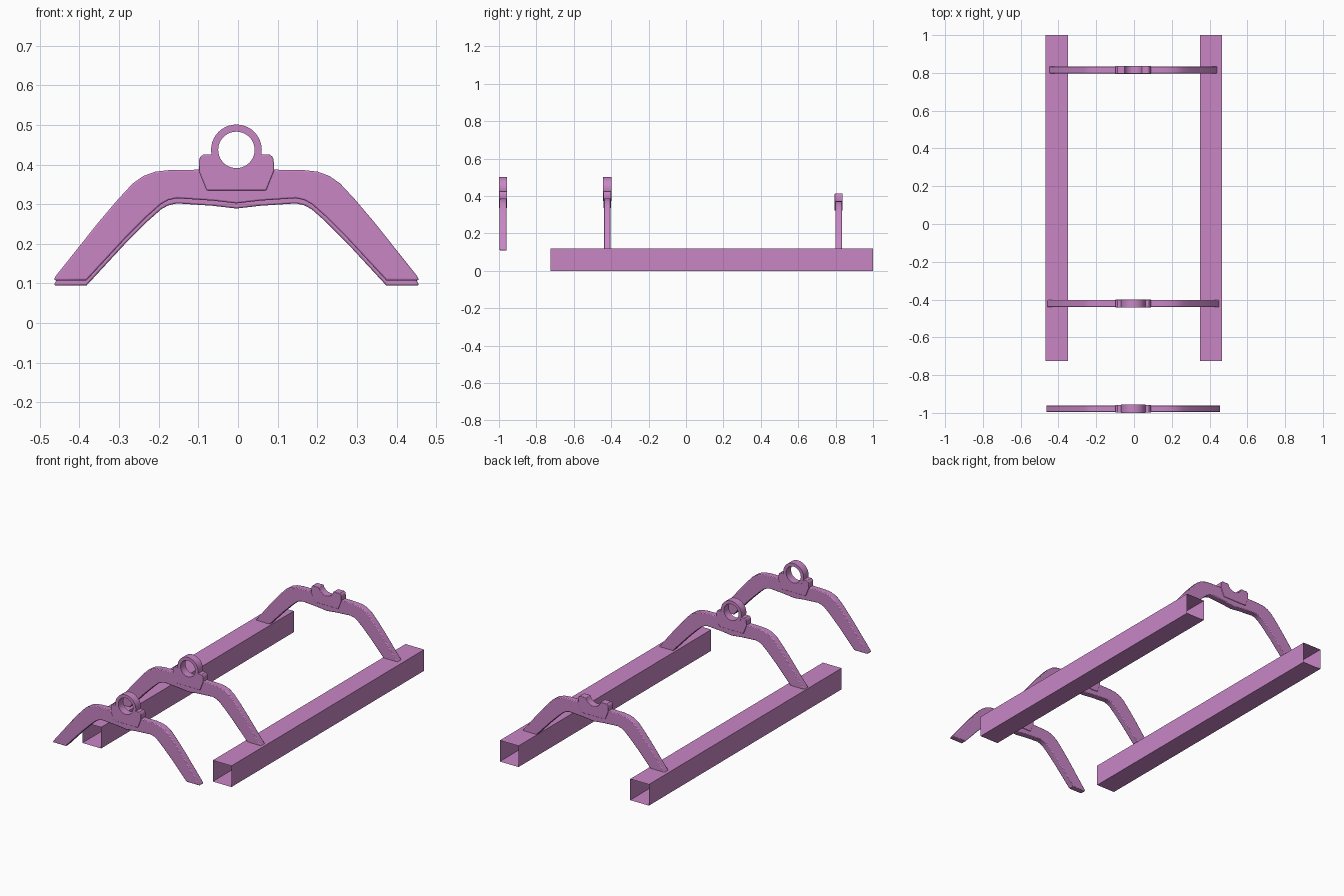
import bpy, bmesh, math

if "Cube" in bpy.data.objects:
    bpy.data.objects.remove(bpy.data.objects["Cube"])

mat = bpy.data.materials.new("pink_paint")
mat.diffuse_color = (0.58, 0.24, 0.56, 1)
mat.use_nodes = True
mat.node_tree.nodes["Principled BSDF"].inputs["Base Color"].default_value = mat.diffuse_color
CX = -0.004          # arch centre line
HOLE_Z = 0.437       # centre of the top ring


def finish(name, bm, loc, bevel=0.0):
    bmesh.ops.recalc_face_normals(bm, faces=bm.faces)
    me = bpy.data.meshes.new(name)
    bm.to_mesh(me)
    bm.free()
    ob = bpy.data.objects.new(name, me)
    bpy.context.collection.objects.link(ob)
    ob.location = loc
    me.materials.append(mat)
    if bevel:
        mod = ob.modifiers.new("round_edges", 'BEVEL')
        mod.width, mod.segments = bevel, 2
        mod.limit_method, mod.angle_limit = 'ANGLE', math.radians(50)
    bpy.context.view_layer.objects.active = ob
    ob.select_set(True)
    bpy.ops.object.shade_smooth_by_angle(angle=math.radians(35))
    ob.select_set(False)
    return ob


def prism(name, profile, depth, loc, bevel=0.0):
    """Extrude an x-z outline along y, centred on loc."""
    bm = bmesh.new()
    f = bm.faces.new([bm.verts.new((x, -depth / 2, z)) for x, z in profile])
    ext = bmesh.ops.extrude_face_region(bm, geom=[f])
    vs = [v for v in ext["geom"] if isinstance(v, bmesh.types.BMVert)]
    bmesh.ops.translate(bm, verts=vs, vec=(0, depth, 0))
    return finish(name, bm, loc, bevel)


def mirrored(half):
    """Close a right-hand half outline with its mirror image."""
    return half + [(-x, z) for x, z in reversed(half) if x > 1e-6]


def arch(name, y, dz):
    outer = [(0, 0.387), (0.10, 0.387), (0.17, 0.386), (0.205, 0.382), (0.235, 0.371),
             (0.262, 0.352), (0.30, 0.311), (0.35, 0.252), (0.455, 0.120), (0.461, 0.108)]
    inner = [(0.378, 0.108), (0.28, 0.214), (0.225, 0.269), (0.19, 0.300),
             (0.172, 0.310), (0.15, 0.315), (0.06, 0.309), (0, 0.302)]
    right = outer + inner
    left = [(-x, z) for x, z in reversed(right) if x > 1e-6]
    prism(name, right + left, 0.036, (CX, y, dz), 0.004)


def pad(name, y, dz, radius):
    # Raised block with a circular seat cut into its top
    top = 0.425
    a0 = math.asin((top - HOLE_Z) / radius)
    n = 10
    seat = []
    for i in range(n + 1):
        a = -math.pi / 2 + (a0 + math.pi / 2) * i / n
        seat.append((radius * math.cos(a), HOLE_Z + radius * math.sin(a)))
    seat[0] = (0, HOLE_Z - radius)
    right = seat + [(0.084, top), (0.091, 0.420), (0.094, 0.412), (0.095, 0.385), (0.075, 0.335)]
    prism(name, mirrored(right), 0.042, (CX, y, dz), 0.002)


def ring(name, y, r_out, r_in, depth, seg=40):
    bm = bmesh.new()
    loops = []
    for r, d in ((r_out, -1), (r_out, 1), (r_in, 1), (r_in, -1)):
        loops.append([bm.verts.new((r * math.cos(t), d * depth / 2, r * math.sin(t)))
                      for t in (2 * math.pi * i / seg for i in range(seg))])
    for k in range(4):
        a, b = loops[k], loops[(k + 1) % 4]
        for i in range(seg):
            j = (i + 1) % seg
            bm.faces.new((a[i], a[j], b[j], b[i]))
    finish(name, bm, (CX, y, HOLE_Z))


def rail(name, x):
    # Thin-walled square tube, open at both ends
    bm = bmesh.new()
    h = 0.0585
    corners = [(-h, 0), (h, 0), (h, 0.12), (-h, 0.12)]
    ends = [[bm.verts.new((cx, y, cz)) for cx, cz in corners] for y in (-0.725, 1.0)]
    for i in range(4):
        j = (i + 1) % 4
        bm.faces.new((ends[0][i], ends[0][j], ends[1][j], ends[1][i]))
    finish(name, bm, (x, 0, 0))


# Side rails
for side, x in (("left", -0.409), ("right", 0.408)):
    rail(side + "_rail", x)

# Two ringed arches and a rear saddle arch
for label, y, dz, ringed in (("front", -0.978, 0, True),
                             ("middle", -0.421, 0, True),
                             ("rear", 0.816, -0.013, False)):
    arch(label + "_arch", y, dz)
    pad(label + "_pad", y, dz, 0.055 if ringed else 0.047)
    if ringed:
        ring(label + "_ring", y, 0.064, 0.046, 0.044)
